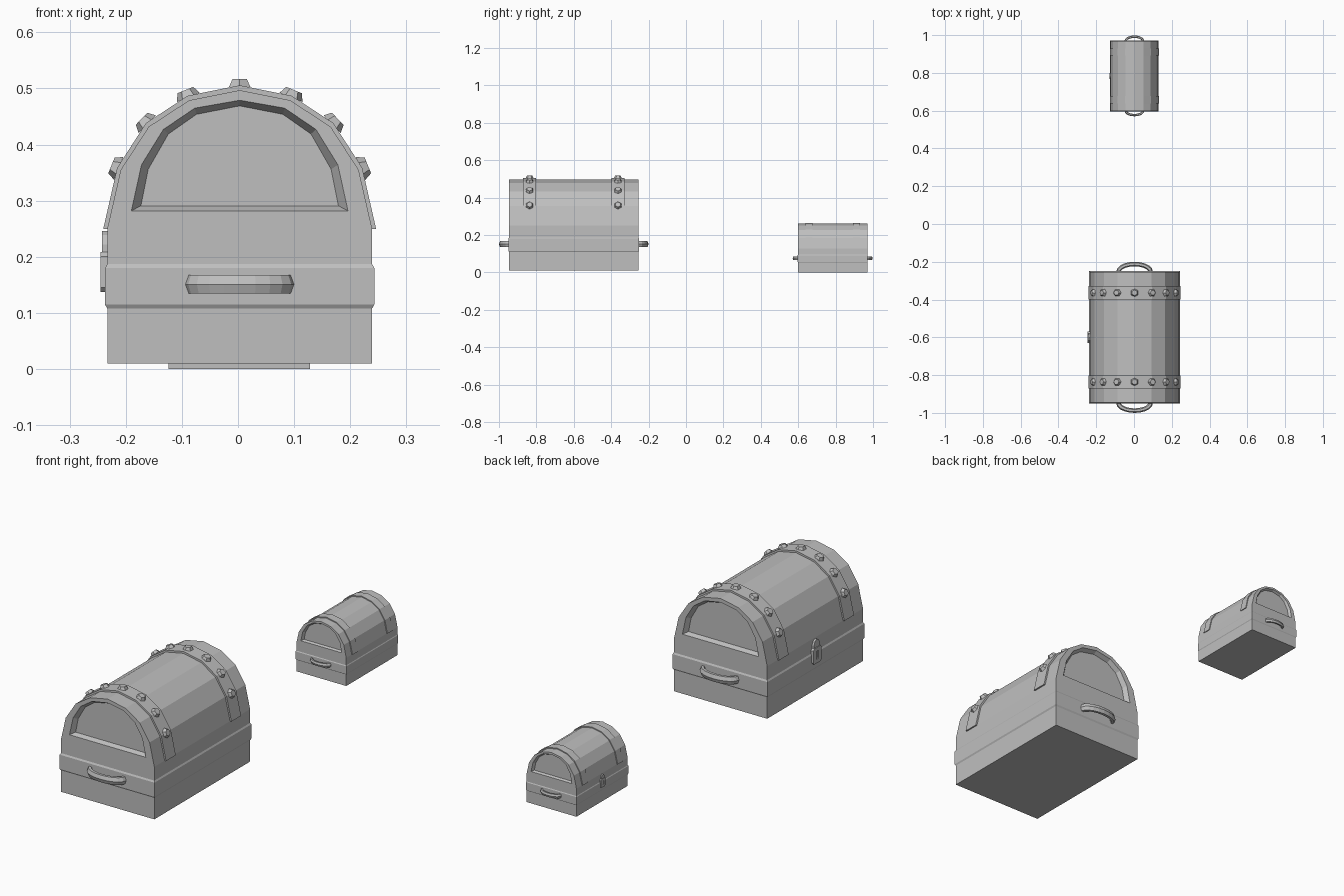
import bpy, bmesh, math
from mathutils import Vector

cube = bpy.data.objects.get("Cube")
if cube:
    bpy.data.objects.remove(cube, do_unlink=True)

grey = bpy.data.materials.new("plain_grey")
grey.use_nodes = True
grey.diffuse_color = (0.52, 0.52, 0.52, 1)
grey.node_tree.nodes["Principled BSDF"].inputs["Base Color"].default_value = (0.52, 0.52, 0.52, 1)


def finish(bm, name, origin, scale):
    """Turn a bmesh into a flat-shaded object placed at its chest."""
    bmesh.ops.recalc_face_normals(bm, faces=bm.faces)
    mesh = bpy.data.meshes.new(name)
    bm.to_mesh(mesh)
    bm.free()
    mesh.materials.append(grey)
    obj = bpy.data.objects.new(name, mesh)
    obj.location = origin
    obj.scale = (scale,) * 3
    bpy.context.collection.objects.link(obj)
    return obj


def loft(bm, rings):
    """Skin matching closed rings and cap both ends."""
    loops = [[bm.verts.new(p) for p in ring] for ring in rings]
    n = len(loops[0])
    for a, b in zip(loops, loops[1:]):
        for i in range(n):
            j = (i + 1) % n
            bm.faces.new((a[i], a[j], b[j], b[i]))
    bm.faces.new(loops[0])
    bm.faces.new(loops[-1])


def arch(half):
    """Mirror the right half of an arch, listed from foot to crown."""
    return half + [(-x, z) for x, z in reversed(half[:-1])]


def rect(x, y, z):
    return [(-x, -y, z), (x, -y, z), (x, y, z), (-x, y, z)]


SPRING = 0.24      # height where the lid starts to curve
LID = arch([(0.236, SPRING), (0.212, 0.345), (0.162, 0.422), (0.09, 0.469), (0, 0.487)])
PANEL_EDGE = arch([(0.193, 0.272), (0.175, 0.354), (0.136, 0.417), (0.08, 0.455), (0, 0.469)])
PANEL = arch([(0.176, 0.281), (0.163, 0.346), (0.127, 0.409), (0.077, 0.444), (0, 0.459)])
STRAP = [(x * 1.03, SPRING + (z - SPRING) * 1.035) for x, z in LID]
HALF_X, HALF_Y = 0.236, 0.346


def build_chest(prefix, origin, scale, studded):
    def done(bm, part):
        return finish(bm, prefix + "_" + part, origin, scale)

    # Box
    bm = bmesh.new()
    loft(bm, [rect(HALF_X, HALF_Y, 0), rect(HALF_X, HALF_Y, SPRING)])
    done(bm, "box")

    # Chamfered trim band around the box
    bm = bmesh.new()
    loft(bm, [rect(HALF_X + out, HALF_Y + out, z)
              for out, z in ((0, 0.098), (0.004, 0.105), (0.004, 0.17), (0, 0.177))])
    done(bm, "trim_band")

    # Lid with a sunken panel at each end
    bm = bmesh.new()
    ends = [(PANEL, HALF_Y - 0.02), (PANEL_EDGE, HALF_Y), (LID, HALF_Y)]
    rings = [[(x, -y, z) for x, z in shape] for shape, y in ends]
    rings += [[(x, y, z) for x, z in shape] for shape, y in reversed(ends)]
    loft(bm, rings)
    done(bm, "lid")

    for side, label in ((-1, "front"), (1, "back")):
        # Strap over the lid
        strap_y = side * 0.236
        bm = bmesh.new()
        loft(bm, [[(x, strap_y + d, z) for x, z in STRAP] for d in (-0.035, 0.035)])
        done(bm, label + "_strap")

        # Hexagonal studs on the strap corners
        if studded:
            bm = bmesh.new()
            for i in range(1, len(STRAP) - 1):
                here = Vector((STRAP[i][0], strap_y, STRAP[i][1]))
                dx = STRAP[i + 1][0] - STRAP[i - 1][0]
                dz = STRAP[i + 1][1] - STRAP[i - 1][1]
                normal = Vector((dz, 0, -dx)).normalized()
                turn = normal.to_track_quat('Z', 'Y').to_matrix().to_4x4()
                turn.translation = here + normal * 0.004
                bmesh.ops.create_cone(bm, cap_ends=True, segments=6, radius1=0.022,
                                      radius2=0.015, depth=0.014, matrix=turn)
            done(bm, label + "_studs")

        # Curved hexagonal handle
        bm = bmesh.new()
        rings = []
        for k in range(11):
            t = math.pi * k / 10
            centre = Vector((0.086 * math.cos(t), side * (HALF_Y + 0.042 * math.sin(t)), 0.141))
            outward = Vector((0.042 * math.cos(t), side * 0.086 * math.sin(t), 0)).normalized()
            rings.append([centre + outward * 0.012 * math.cos(a)
                          + Vector((0, 0, 0.019 * math.sin(a)))
                          for a in (math.pi * s / 3 for s in range(6))])
        loft(bm, rings)
        done(bm, label + "_handle")

    # Pointed hasp
    bm = bmesh.new()
    hasp = arch([(0.022, 0.18), (0.022, 0.212), (0.013, 0.229), (0, 0.236)])
    loft(bm, [[(x, y, z) for y, z in hasp] for x in (-0.225, -0.245)])
    done(bm, "hasp")

    # Lock body with a keyhole recess
    bm = bmesh.new()
    outline = [(0.03, -0.028), (0.03, 0.028), (0.022, 0.036), (-0.022, 0.036),
               (-0.03, 0.028), (-0.03, -0.028), (-0.022, -0.036), (0.022, -0.036)]
    steps = ((-0.225, 1, 1), (-0.248, 1, 1), (-0.248, 0.25, 0.5), (-0.243, 0.25, 0.5))
    loft(bm, [[(x, y * sy, 0.163 + z * sz) for y, z in outline] for x, sy, sz in steps])
    done(bm, "lock")


build_chest("large_chest", (0.003, -0.6, 0.01), 1.0, True)
build_chest("small_chest", (0.002, 0.784, 0), 0.535, False)
